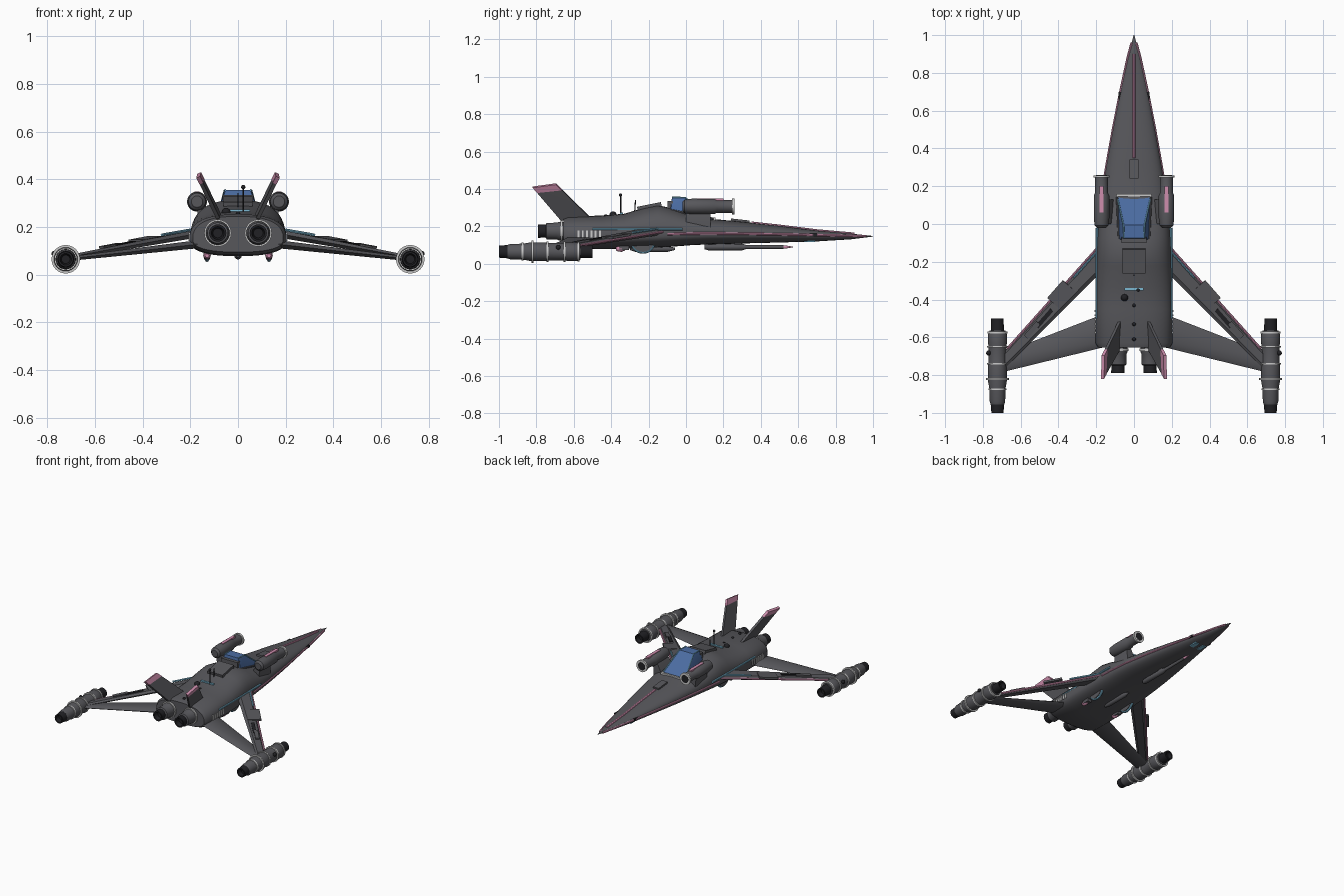
import bpy, bmesh
from math import sin, cos, pi
from mathutils import Vector as V, Matrix

if "Cube" in bpy.data.objects:
    bpy.data.objects.remove(bpy.data.objects["Cube"])


def material(name, r, g, b):
    m = bpy.data.materials.new(name)
    m.diffuse_color = (r, g, b, 1)
    m.use_nodes = True
    m.node_tree.nodes["Principled BSDF"].inputs["Base Color"].default_value = m.diffuse_color
    return m


GREY = material("hull_grey", .095, .095, .105)
DARK = material("dark", .015, .015, .018)
LIGHT = material("light_trim", .55, .56, .58)
PINK = material("pink", .62, .27, .42)
BLUE = material("glass_blue", .07, .15, .36)
CYAN = material("pale_blue", .2, .48, .65)


def finish(name, bm, mat, angle=35):
    bmesh.ops.recalc_face_normals(bm, faces=bm.faces)
    me = bpy.data.meshes.new(name)
    bm.to_mesh(me)
    bm.free()
    me.materials.append(mat)
    ob = bpy.data.objects.new(name, me)
    bpy.context.collection.objects.link(ob)
    bpy.ops.object.select_all(action='DESELECT')
    ob.select_set(True)
    bpy.context.view_layer.objects.active = ob
    bpy.ops.object.shade_smooth_by_angle(angle=angle * pi / 180)
    return ob


def loft(name, rings, mat):
    bm = bmesh.new()
    vs = [[bm.verts.new(p) for p in ring] for ring in rings]
    n = len(rings[0])
    for a, b in zip(vs, vs[1:]):
        for i in range(n):
            bm.faces.new((a[i], a[(i + 1) % n], b[(i + 1) % n], b[i]))
    bm.faces.new(vs[0])
    bm.faces.new(vs[-1])
    return finish(name, bm, mat)


def lathe(name, x, z, profile, mat, n=24):
    """Turned part along y; profile is (y, radius)."""
    return loft(name, [[(x + r * cos(2 * pi * i / n), y, z + r * sin(2 * pi * i / n))
                        for i in range(n)] for y, r in profile], mat)


def hull(name, pts, mat):
    bm = bmesh.new()
    for p in pts:
        bm.verts.new(p)
    bmesh.ops.convex_hull(bm, input=bm.verts)
    return finish(name, bm, mat)


def box(name, c, size, mat, axis=None):
    """Box whose length (y) can follow an axis."""
    rot = V(axis).to_track_quat('Y', 'Z').to_matrix() if axis else Matrix.Identity(3)
    return hull(name, [V(c) + rot @ V((i * size[0] / 2, j * size[1] / 2, k * size[2] / 2))
                       for i in (-1, 1) for j in (-1, 1) for k in (-1, 1)], mat)


def ball(name, c, r, mat):
    bm = bmesh.new()
    bmesh.ops.create_uvsphere(bm, u_segments=16, v_segments=8, radius=r,
                              matrix=Matrix.Translation(c))
    return finish(name, bm, mat)


def tube(name, pts, r, mat):
    """Slim strip with a round section along points."""
    rings = []
    for i, p in enumerate(pts):
        d = V(pts[min(i + 1, len(pts) - 1)]) - V(pts[max(i - 1, 0)])
        q = d.to_track_quat('Y', 'Z')
        rings.append([V(p) + q @ V((r * cos(k * pi / 4), 0, r * sin(k * pi / 4))) for k in range(8)])
    return loft(name, rings, mat)


# Fuselage stations: y, half width, bottom, middle, top
ST = [(-.655, .19, .095, .15, .245), (-.63, .204, .082, .15, .254), (-.45, .205, .078, .15, .258),
      (-.33, .203, .08, .152, .268), (-.22, .2, .084, .155, .3), (-.15, .198, .087, .157, .314),
      (-.07, .194, .092, .16, .295), (.03, .186, .1, .162, .262), (.12, .176, .104, .163, .242),
      (.3, .148, .109, .161, .225), (.5, .112, .114, .158, .203), (.7, .073, .12, .154, .178),
      (.88, .034, .131, .15, .162), (1, .002, .146, .147, .149)]


def station(y):
    for a, b in zip(ST, ST[1:]):
        if y <= b[0]:
            t = (y - a[0]) / (b[0] - a[0])
            return [p + (q - p) * t for p, q in zip(a, b)]


def section(y, n=40):
    y, w, zb, zm, zt = station(y)
    e = 2 / 2.5 if y < .1 else 2 / (2.5 - .5 * (y - .1) / .9)
    pts = []
    for i in range(n):
        c, s = cos(2 * pi * i / n), sin(2 * pi * i / n)
        h = (zt - zm if s > 0 else zm - zb) * abs(s) ** e
        pts.append((w * abs(c) ** e * (1 if c > 0 else -1), y, zm + (h if s > 0 else -h)))
    return pts


loft("fuselage", [section(s[0]) for s in ST], GREY)

# Nose top stripe and box
tube("nose_top_stripe", [(0, y, station(y)[4] - .002) for y in (.35, .5, .7, .88, .9)], .009, PINK)
box("nose_top_box", (0, .29, .227), (.045, .1, .02), GREY, (0, 1, -.11))

# Canopy with frame, and the hatch behind it
hull("canopy", [(s * x, y, z) for s in (-1, 1) for x, y, z in
     ((.088, .14, .235), (.075, -.09, .25), (.078, -.08, .29), (.052, -.075, .355), (.055, -.005, .355))], BLUE)
box("canopy_front_frame", (0, .152, .238), (.185, .014, .018), LIGHT)
box("canopy_rear_frame", (0, -.085, .31), (.13, .03, .05), GREY)
for s in (-1, 1):
    tube("canopy_side_frame", [(s * .09, .15, .24), (s * .08, -.08, .287)], .006, GREY)
    tube("canopy_edge", [(s * .088, .14, .237), (s * .056, -.005, .355), (s * .053, -.075, .355)], .004, CYAN)
box("rear_hatch", (0, -.195, .303), (.12, .13, .03), GREY, (0, 1, .2))

# Aerials and dorsal details
tube("tall_aerial", [(.022, -.35, .25), (.022, -.35, .365)], .004, DARK)
ball("aerial_tip", (.022, -.35, .368), .009, DARK)
tube("short_aerial", [(0, -.275, .27), (0, -.27, .342)], .003, DARK)
box("dorsal_blue_bar", (0, -.345, .267), (.1, .014, .014), CYAN)
ball("dorsal_dome", (-.05, -.39, .262), .019, DARK)
for y in (-.43, -.53, -.61):
    ball("dorsal_stud", (0, y, .255), .01, DARK)

# Belly gun
lathe("belly_gun_body", 0, .09, [(.1, .012), (.12, .018), (.3, .018), (.32, .011), (.52, .01)], GREY, 12)
lathe("belly_gun_tip", 0, .09, [(.52, .009), (.535, .008), (.575, .001)], PINK, 12)
for y in (.14, .28):
    box("belly_gun_mount", (0, y, .103), (.02, .04, .03), GREY)
lathe("belly_pod", 0, .08, [(-.3, .006), (-.27, .016), (-.1, .016), (-.06, .006)], GREY, 12)

for s in (-1, 1):
    # Side stripe along the widest line of the hull
    tube("side_stripe", [(s * (station(y)[1] - .001), y, station(y)[3])
                         for y in (-.1, .03, .12, .3, .5, .7, .88, .96)], .007, PINK)
    tube("side_blue_trim", [(s * .196, y, .185) for y in (-.5, -.3, -.02)], .007, CYAN)
    box("nose_side_block", (s * .076, .68, .155), (.012, .04, .016), DARK)
    box("nose_belly_panel", (s * .03, .66, .121), (.03, .06, .01), CYAN)

    # Side vents
    for k in range(6):
        box("side_vent_slat", (s * .2, -.575 + k * .023, .16), (.016, .01, .036), LIGHT)

    # Main engines
    x = s * .085
    lathe("main_engine", x, .175, [(-.63, .05), (-.68, .05), (-.69, .045), (-.745, .044), (-.75, .036)], GREY)
    lathe("main_engine_ring", x, .175, [(-.66, .05), (-.66, .057), (-.672, .057), (-.672, .05)], LIGHT)
    lathe("main_engine_nozzle", x, .175, [(-.74, .034), (-.79, .036), (-.79, .027), (-.76, .02)], DARK)

    # Tail fins with pink tips
    def fin(name, t0, t1, mat, w):
        a0, b0 = V((s * .07, -.5, .235)), V((s * .083, -.67, .235))
        a1, b1 = V((s * .163, -.695, .427)), V((s * .167, -.82, .41))
        pts = [p.lerp(q, t) for t in (t0, t1) for p, q in ((a0, a1), (b0, b1))]
        hull(name, [p + V((k * w, 0, -k * s * w * .45)) for p in pts for k in (-1, 1)], mat)
    fin("tail_fin", 0, .84, GREY, .007)
    fin("tail_fin_tip", .84, 1, PINK, .008)

    # Forward guns beside the canopy
    x, z = s * .172, .307
    lathe("shoulder_pod", x, z, [(-.02, .024), (-.008, .036), (.03, .041), (.15, .041), (.165, .034),
                                 (.25, .034), (.25, .026), (.2, .024)], GREY)
    lathe("shoulder_pod_ring", x, z, [(.245, .032), (.245, .042), (.258, .042), (.258, .028)], LIGHT)
    lathe("shoulder_pod_bore", x, z, [(.235, .025), (.259, .028)], DARK)
    box("shoulder_pod_stripe", (x, .13, z + .036), (.022, .14, .014), PINK)
    hull("shoulder_pylon", [(s * a, y, c) for y in (-.0, .13) for a, c in
         ((.1, .21), (.165, .18), (.13, .275), (.16, .31), (.17, .27))], GREY)

    # Swept struts: forward and aft
    def strut(name, root, tip, mat=GREY):
        pts = []
        for x, y0, y1, z, t in (root, tip):
            m, q = (y0 + y1) / 2, (y0 - y1) * .2
            pts += [(s * x, y0, z), (s * x, y1, z)]
            pts += [(s * x, m + j * q * 1.6, z + k * t / 2) for j in (-1, 1) for k in (-1, 1)]
        hull(name, pts, mat)
    strut("forward_strut", (.17, -.1, -.25, .173, .034), (.69, -.68, -.77, .078, .018))
    strut("aft_strut", (.17, -.48, -.655, .128, .034), (.7, -.685, -.785, .068, .018))
    tube("strut_pink_edge", [(s * .185, -.118, .172), (s * .67, -.66, .083)], .007, PINK)
    tube("strut_blue_edge", [(s * .2, -.15, .188), (s * .32, -.285, .167)], .006, CYAN)
    axis = (s * .65, -.74, -.125)
    box("strut_plate", (s * .385, -.373, .148), (.088, .125, .014), GREY, axis)
    box("strut_dark_slot", (s * .475, -.5, .129), (.022, .12, .012), DARK, axis)
    box("strut_outer_plate", (s * .54, -.56, .12), (.026, .1, .012), GREY, axis)

    # Wing tip engine pods
    x, z = s * .723, .065
    lathe("wing_pod", x, z, [(-.955, .036), (-.94, .041), (-.87, .043), (-.83, .05), (-.75, .05), (-.73, .047),
                             (-.65, .047), (-.63, .05), (-.585, .05), (-.565, .042)], GREY)
    lathe("wing_pod_intake", x, z, [(-.57, .034), (-.5, .033), (-.5, .024), (-.53, .02)], DARK)
    lathe("wing_pod_nozzle", x, z, [(-.95, .036), (-1, .032), (-1, .024), (-.97, .018)], DARK)
    for y, r in ((-.575, .053), (-.65, .055), (-.74, .055), (-.82, .06), (-.875, .048)):
        lathe("wing_pod_ring", x, z, [(y - .005, r - .015), (y - .005, r), (y + .005, r), (y + .005, r - .015)], LIGHT)
    ball("wing_pod_stud", (s * .77, -.683, .088), .013, DARK)

    # Belly wheels with blue rims, and pink lamps
    bm = bmesh.new()
    bmesh.ops.create_cone(bm, cap_ends=True, segments=32, radius1=.058, radius2=.058, depth=.024,
                          matrix=Matrix.Translation((s * .13, -.23, .122)) @ Matrix.Rotation(pi / 2, 4, 'Y'))
    finish("belly_wheel", bm, GREY)
    tube("belly_wheel_rim", [(s * .13, -.23 + .06 * cos(a * pi / 16), .122 - .06 * sin(a * pi / 16))
                             for a in range(17)], .008, CYAN)
    box("belly_lamp_mount", (s * .13, -.33, .088), (.03, .05, .03), GREY)
    lathe("belly_lamp", s * .13, .08, [(-.375, .008), (-.365, .014), (-.345, .016), (-.325, .008)], PINK, 12)
